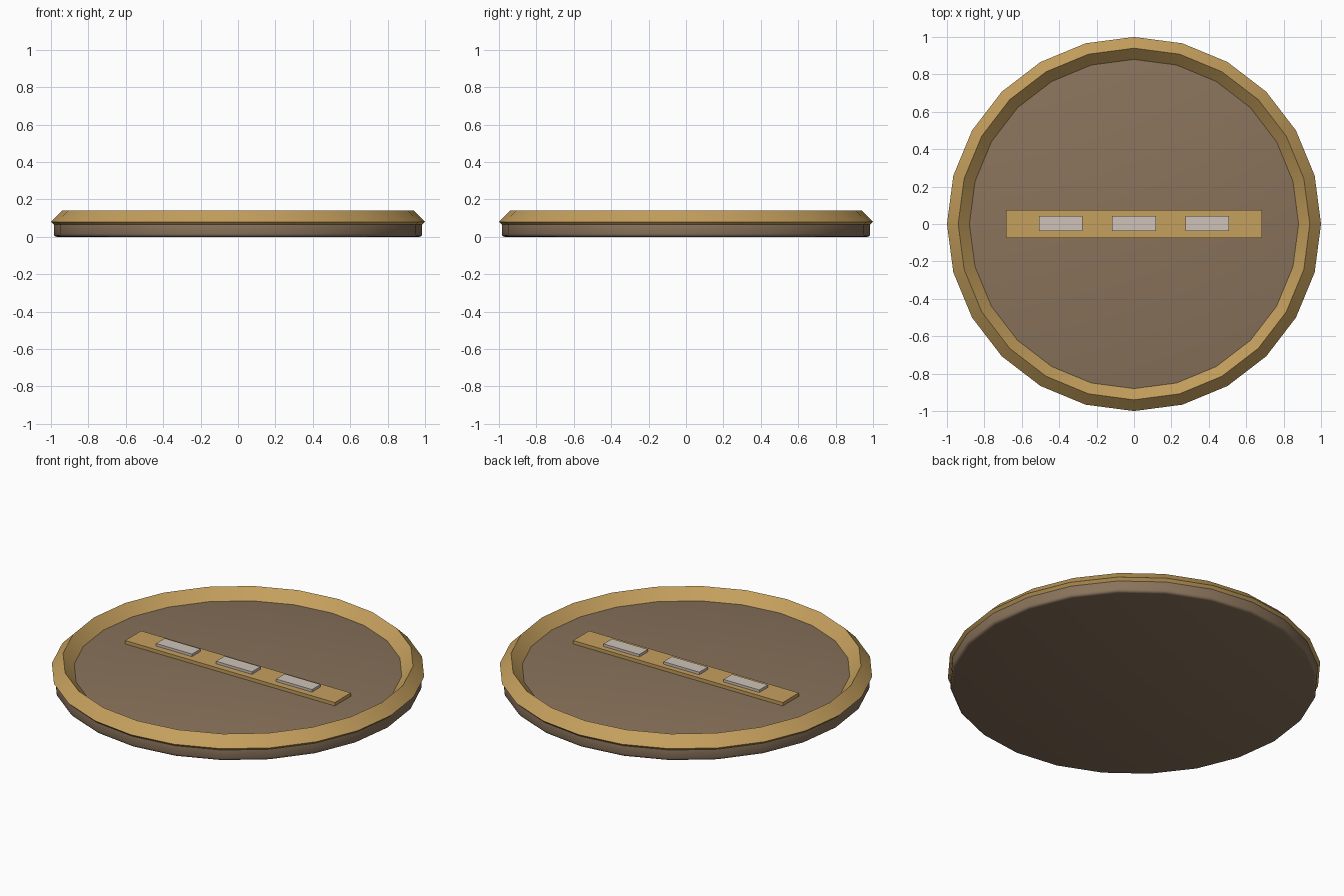
import bpy, math

if "Cube" in bpy.data.objects:
    bpy.data.objects.remove(bpy.data.objects["Cube"])

def material(name, rgb):
    m = bpy.data.materials.new(name)
    m.diffuse_color = (*rgb, 1)
    m.use_nodes = True
    m.node_tree.nodes["Principled BSDF"].inputs["Base Color"].default_value = m.diffuse_color
    return m

brown = material("dark_brown", (0.25, 0.17, 0.105))
gold = material("golden_wood", (0.56, 0.35, 0.11))
pale = material("pale_grey", (0.62, 0.54, 0.48))

def finish(name, mat):
    ob = bpy.context.object
    ob.name = name
    ob.data.materials.append(mat)
    return ob

def box(name, x, y, z0, z1, sx, sy, mat):
    bpy.ops.mesh.primitive_cube_add(size=1, location=(x, y, (z0 + z1) / 2))
    ob = finish(name, mat)
    ob.scale = (sx, sy, z1 - z0)
    bpy.ops.object.transform_apply(location=False, rotation=False)
    return ob

# Round base with softened edges
bpy.ops.mesh.primitive_cylinder_add(vertices=24, radius=0.985, depth=0.08,
                                    location=(0, 0, 0.04))
base = finish("base_disc", brown)
bevel = base.modifiers.new("soft_edge", 'BEVEL')
bevel.width = 0.016
bevel.segments = 3
bevel.limit_method = 'ANGLE'
bevel.angle_limit = math.radians(40)
bpy.ops.object.modifier_apply(modifier=bevel.name)
bpy.ops.object.shade_smooth()

# Raised rim with a diamond cross-section
bpy.ops.mesh.primitive_torus_add(major_segments=24, minor_segments=4,
                                 major_radius=0.94, minor_radius=0.06,
                                 location=(0, 0, 0.08))
finish("rim", gold)
bpy.ops.object.shade_smooth_by_angle(angle=math.radians(30))

# Central bar carrying three small plates
box("center_bar", 0, 0, 0.075, 0.10, 1.37, 0.15, gold)
for i in (-1, 0, 1):
    box(f"plate_{i + 2}", i * 0.392, 0.003, 0.095, 0.115, 0.234, 0.08, pale)
